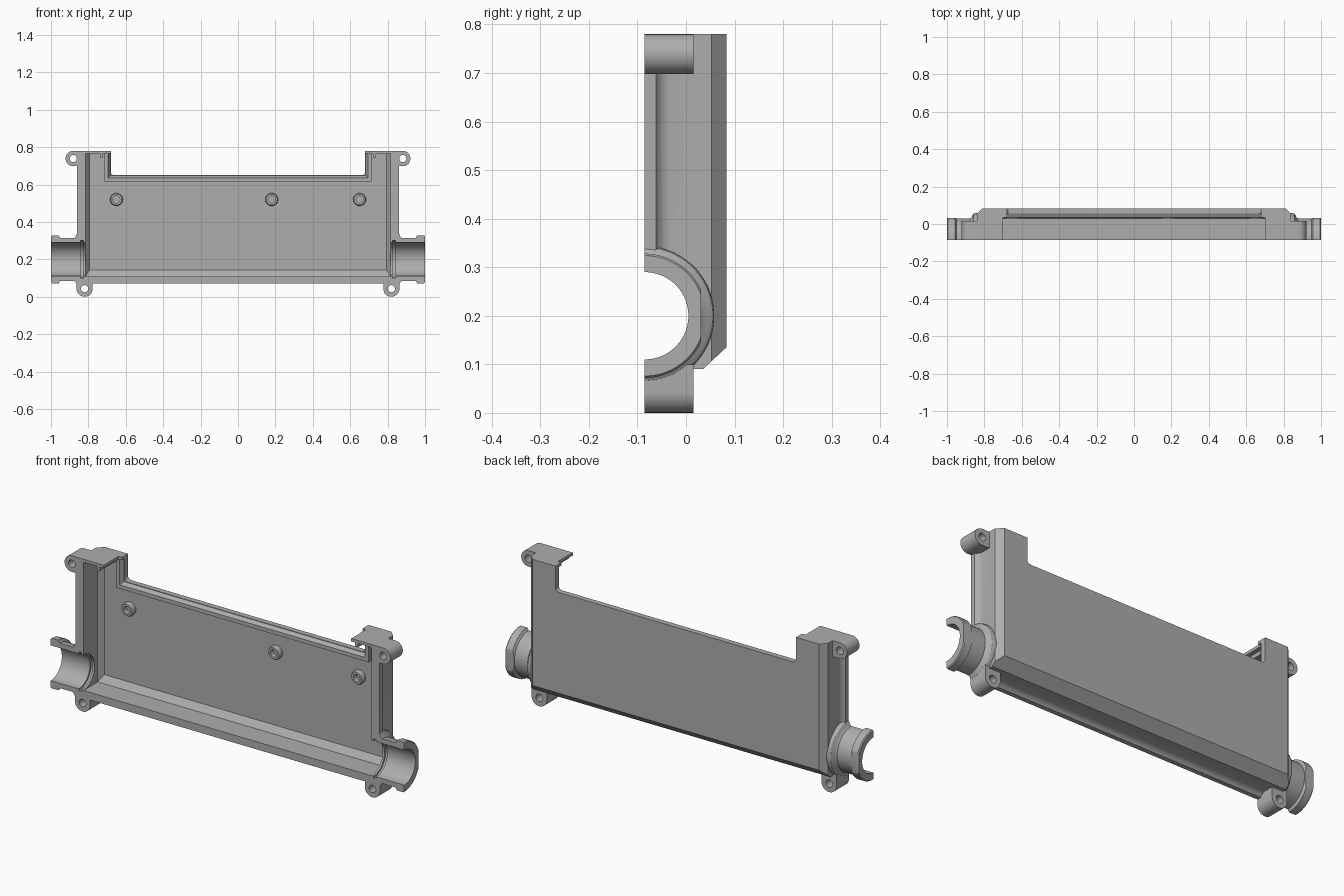
import bpy, bmesh, math
from mathutils import Matrix, Vector

if "Cube" in bpy.data.objects:
    bpy.data.objects.remove(bpy.data.objects["Cube"], do_unlink=True)

grey = bpy.data.materials.new("plain_grey")
grey.use_nodes = True
COLOUR = (0.42, 0.42, 0.42, 1)
grey.diffuse_color = COLOUR
for node in grey.node_tree.nodes:
    if node.type == 'BSDF_PRINCIPLED':
        node.inputs["Base Color"].default_value = COLOUR

FRONT, BACK, TOP = -0.085, 0.083, 0.78
PORT_Z = 0.2


def finish(name, bm):
    bmesh.ops.recalc_face_normals(bm, faces=bm.faces)
    mesh = bpy.data.meshes.new(name)
    bm.to_mesh(mesh)
    bm.free()
    obj = bpy.data.objects.new(name, mesh)
    bpy.context.collection.objects.link(obj)
    return obj


def loft(name, rings, closed=False):
    """Skin a list of equal-length point rings and cap the ends."""
    bm = bmesh.new()
    loops = [[bm.verts.new(p) for p in ring] for ring in rings]
    n = len(loops[0])
    pairs = list(zip(loops, loops[1:]))
    if closed:
        pairs.append((loops[-1], loops[0]))
    for a, b in pairs:
        for i in range(n):
            j = (i + 1) % n
            bm.faces.new((a[i], a[j], b[j], b[i]))
    if not closed:
        bm.faces.new(loops[0])
        bm.faces.new(loops[-1])
    return finish(name, bm)


def box(name, x0, x1, y0, y1, z0, z1):
    x0, x1 = sorted((x0, x1))
    return loft(name, [[(x0, y, z0), (x1, y, z0), (x1, y, z1), (x0, y, z1)]
                       for y in (y0, y1)])


def tray(name, sections, top):
    """Tray solid from (depth, half width, bottom height) sections."""
    return loft(name, [[(-w, y, b), (w, y, b), (w, y, top), (-w, y, top)]
                       for y, w, b in sections])


def rod(name, x, z, r, y0, y1, n=32):
    """Cylinder running front to back."""
    ring = [(math.cos(math.tau * i / n) * r, math.sin(math.tau * i / n) * r)
            for i in range(n)]
    return loft(name, [[(x + c, y, z + s) for c, s in ring] for y in (y0, y1)])


def lathe(name, profile, side, n=64):
    """Turned solid about the port axis, from (x, radius) points."""
    rings = []
    for x, r in profile:
        angles = [math.tau * (i + 0.5) / n for i in range(n)]
        rings.append([(side * x, FRONT + r * math.cos(a), PORT_Z + r * math.sin(a))
                      for a in angles])
    return loft(name, rings)


def combine(target, tool, operation):
    mod = target.modifiers.new("bool", 'BOOLEAN')
    mod.operation = operation
    mod.solver = 'EXACT'
    mod.object = tool
    dg = bpy.context.evaluated_depsgraph_get()
    dg.update()
    mesh = bpy.data.meshes.new_from_object(target.evaluated_get(dg))
    target.modifiers.clear()
    target.data = mesh
    bpy.data.objects.remove(tool, do_unlink=True)


# Outer body: front flange, small fillet, wall, chamfered back
shell = tray("housing_shell", [
    (FRONT, 0.86, 0.07), (-0.062, 0.86, 0.07), (-0.056, 0.851, 0.079),
    (-0.046, 0.843, 0.087), (-0.034, 0.84, 0.09), (0.035, 0.84, 0.09),
    (0.053, 0.84, 0.107), (BACK, 0.81, 0.135)], TOP)

# Ports and screw lugs on both sides
for s in (1, -1):
    combine(shell, lathe("port", [
        (0.80, 0.143), (0.85, 0.143), (0.858, 0.14), (0.864, 0.132),
        (0.868, 0.122), (0.876, 0.115), (0.95, 0.115), (0.958, 0.128),
        (0.995, 0.128), (1.0, 0.124)], s), 'UNION')
    combine(shell, rod("upper_lug", s * 0.881, 0.739, 0.041, FRONT, 0.015), 'UNION')
    combine(shell, box("upper_web", s * 0.825, s * 0.881, FRONT, 0.015, 0.698, TOP),
            'UNION')
    combine(shell, rod("lower_lug", s * 0.82, 0.043, 0.043, FRONT, 0.015), 'UNION')
    combine(shell, box("lower_web", s * 0.777, s * 0.863, FRONT, 0.015, 0.043, 0.1),
            'UNION')

# Hollow the cavity and trim the port halves level with the front
combine(shell, tray("cavity", [
    (-0.3, 0.815, 0.109), (0.03, 0.815, 0.109), (0.055, 0.795, 0.142)], 0.765),
    'DIFFERENCE')
combine(shell, box("front_trim", -1.2, 1.2, -0.5, FRONT, -0.2, 1), 'DIFFERENCE')

# Top recess with rounded lower corners
R = 0.018
outline = [(-0.68, 0.9)]
for cx, start in ((-0.68 + R, math.pi), (0.68 - R, 1.5 * math.pi)):
    for k in range(7):
        a = start + k * math.pi / 12
        outline.append((cx + R * math.cos(a), 0.65 + R + R * math.sin(a)))
outline.append((0.68, 0.9))
combine(shell, loft("recess", [[(x, y, z) for x, z in outline] for y in (-0.3, 0.3)]),
        'DIFFERENCE')
combine(shell, box("recess_front", -0.70, 0.70, -0.3, 0.035, 0.70, 0.9), 'DIFFERENCE')

# Port bores, seal grooves, flats and screw holes
for s in (1, -1):
    combine(shell, lathe("bore", [(0.79, 0.09), (1.1, 0.09)], s), 'DIFFERENCE')
    combine(shell, lathe("groove", [(0.826, 0.1), (0.841, 0.1)], s), 'DIFFERENCE')
    combine(shell, box("flat", s * 0.88, s * 1.1, 0.031, 0.2, 0, 0.4), 'DIFFERENCE')
    combine(shell, rod("hole", s * 0.881, 0.739, 0.019, -0.2, 0.2), 'DIFFERENCE')
    combine(shell, rod("hole", s * 0.82, 0.043, 0.019, -0.2, 0.06), 'DIFFERENCE')
parts = [shell]

# Sloped lip following the recess edge, mitred at the corners
lip = [(0.0, 0.06), (0.014, 0.035), (0.034, 0.035), (0.034, 0.06)]
path = [(-0.68, TOP - 0.01, -1, 0), (-0.68, 0.65, -1, -1),
        (0.68, 0.65, 1, -1), (0.68, TOP - 0.01, 1, 0)]
parts.append(loft("recess_lip", [
    [(x + dx * d, y, z + dz * d) for d, y in lip] for x, z, dx, dz in path]))

# Small ribs under the shoulder plates
for s, side in ((1, "left"), (-1, "right")):
    parts.append(box(side + "_shoulder_rib", s * 0.722, s * 0.738,
                     FRONT, 0.058, 0.745, 0.768))

# Hollow standoffs on the inside of the back plate
for i, x in enumerate((-0.65, 0.18, 0.65)):
    rings = []
    for r, y in ((0.034, 0.058), (0.034, 0.036), (0.03, 0.03),
                 (0.019, 0.03), (0.019, 0.058)):
        rings.append([(x + r * math.cos(math.tau * k / 32), y,
                       0.52 + r * math.sin(math.tau * k / 32)) for k in range(32)])
    parts.append(loft(f"standoff_{i + 1}", rings, closed=True))

# Shared finish
bpy.ops.object.select_all(action='DESELECT')
for obj in parts:
    obj.data.materials.clear()
    obj.data.materials.append(grey)
    for poly in obj.data.polygons:
        poly.material_index = 0
    obj.select_set(True)
bpy.context.view_layer.objects.active = shell
bpy.ops.object.shade_smooth_by_angle(angle=math.radians(28))
